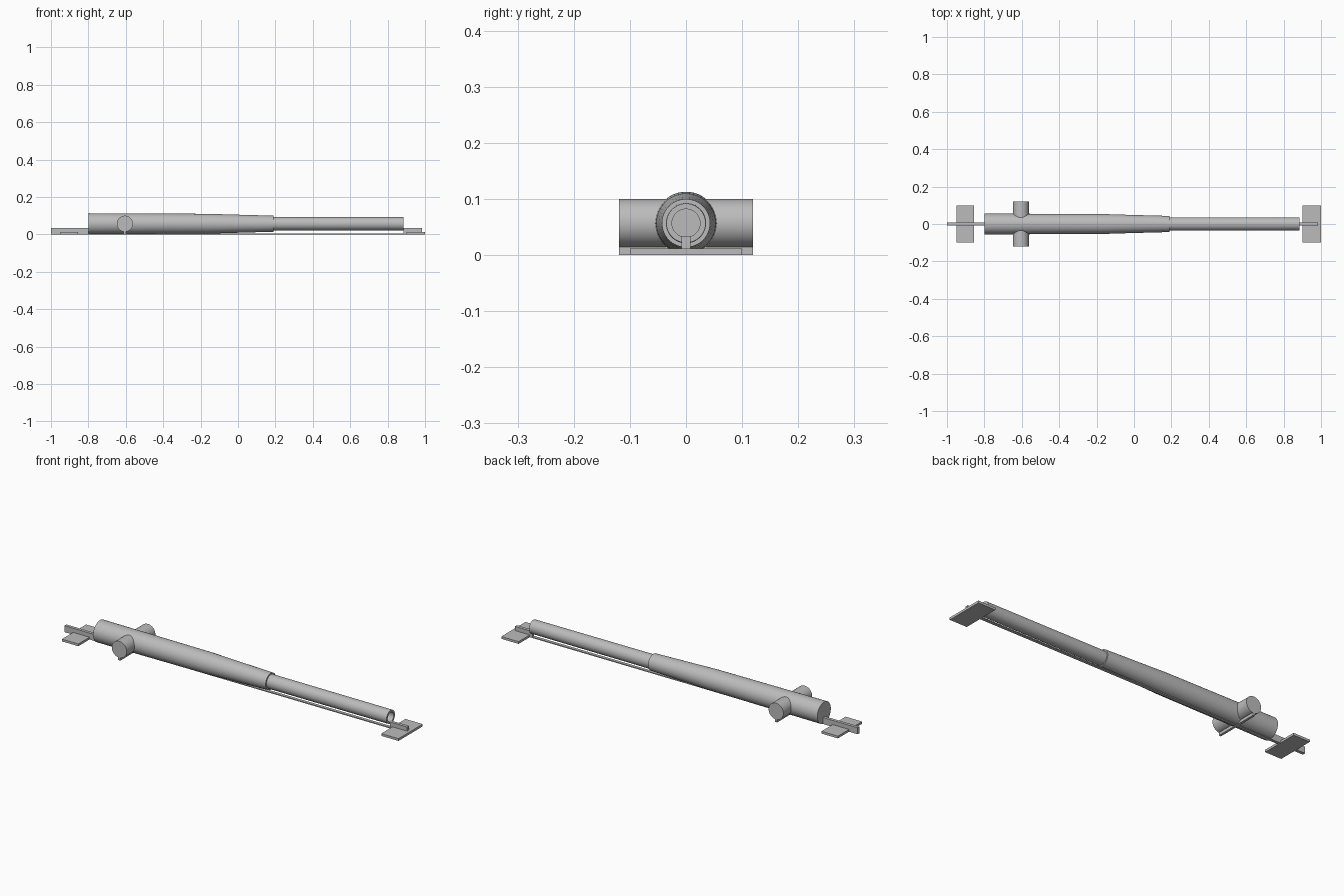
import bpy
import bmesh
import math
from mathutils import Matrix

cube = bpy.data.objects.get("Cube")
if cube:
    bpy.data.objects.remove(cube, do_unlink=True)

# One plain grey for the whole casting
grey = bpy.data.materials.new("plain grey")
grey.use_nodes = True
color = (0.5, 0.5, 0.5, 1)
grey.diffuse_color = color
grey.node_tree.nodes["Principled BSDF"].inputs["Base Color"].default_value = color

AXIS_Z = 0.057


def finish(name, bm, smooth=False):
    bmesh.ops.recalc_face_normals(bm, faces=bm.faces)
    mesh = bpy.data.meshes.new(name)
    bm.to_mesh(mesh)
    bm.free()
    mesh.materials.append(grey)
    obj = bpy.data.objects.new(name, mesh)
    bpy.context.collection.objects.link(obj)
    if smooth:
        bpy.ops.object.select_all(action='DESELECT')
        obj.select_set(True)
        bpy.context.view_layer.objects.active = obj
        bpy.ops.object.shade_smooth_by_angle(angle=math.radians(30))
    return obj


def box(name, x, y, z):
    """Box from three (low, high) ranges."""
    bm = bmesh.new()
    bmesh.ops.create_cube(bm, size=1)
    for v in bm.verts:
        v.co = [lo + (c + 0.5) * (hi - lo) for c, (lo, hi) in zip(v.co, (x, y, z))]
    return finish(name, bm)


def lathe(name, profile, sides=48):
    """Spin an (x, radius) profile about the barrel axis."""
    bm = bmesh.new()
    verts = [bm.verts.new((x, 0, AXIS_Z + r)) for x, r in profile]
    edges = [bm.edges.new(pair) for pair in zip(verts, verts[1:])]
    bmesh.ops.spin(bm, geom=verts + edges, cent=(0, 0, AXIS_Z), axis=(1, 0, 0),
                   angle=math.tau, steps=sides, use_duplicate=False)
    bmesh.ops.remove_doubles(bm, verts=bm.verts, dist=0.0001)
    return finish(name, bm, True)


# Barrel: thick tapering jacket, slim front tube, hollow muzzle
lathe("barrel", [
    (-0.80, 0), (-0.80, 0.056), (-0.60, 0.055), (-0.16, 0.053),
    (-0.03, 0.049), (0.19, 0.043), (0.19, 0.036), (0.885, 0.035),
    (0.885, 0.025), (0.78, 0.025), (0.78, 0)])

# Trunnion pins crossing the barrel, on a slim support
bm = bmesh.new()
bmesh.ops.create_cone(bm, cap_ends=True, segments=48, radius1=0.043, radius2=0.043,
                      depth=0.238,
                      matrix=Matrix.Translation((-0.605, 0, AXIS_Z))
                      @ Matrix.Rotation(math.pi / 2, 4, 'X'))
finish("trunnions", bm, True)
box("trunnion_support", (-0.611, -0.599), (-0.119, 0.119), (0, 0.02))

# Foot plates and rail ends at the breech and the muzzle
box("breech_foot", (-0.95, -0.855), (-0.1, 0.1), (0, 0.012))
box("muzzle_foot", (0.9, 1.0), (-0.1, 0.1), (0, 0.012))
box("breech_rail", (-1.0, -0.79), (-0.008, 0.008), (0, 0.034))
box("muzzle_rail", (0.885, 0.985), (-0.008, 0.008), (0, 0.034))

# Thin strip joining the rails beneath the barrel
box("under_strip", (-0.8, 0.9), (-0.008, 0.008), (0, 0.005))
